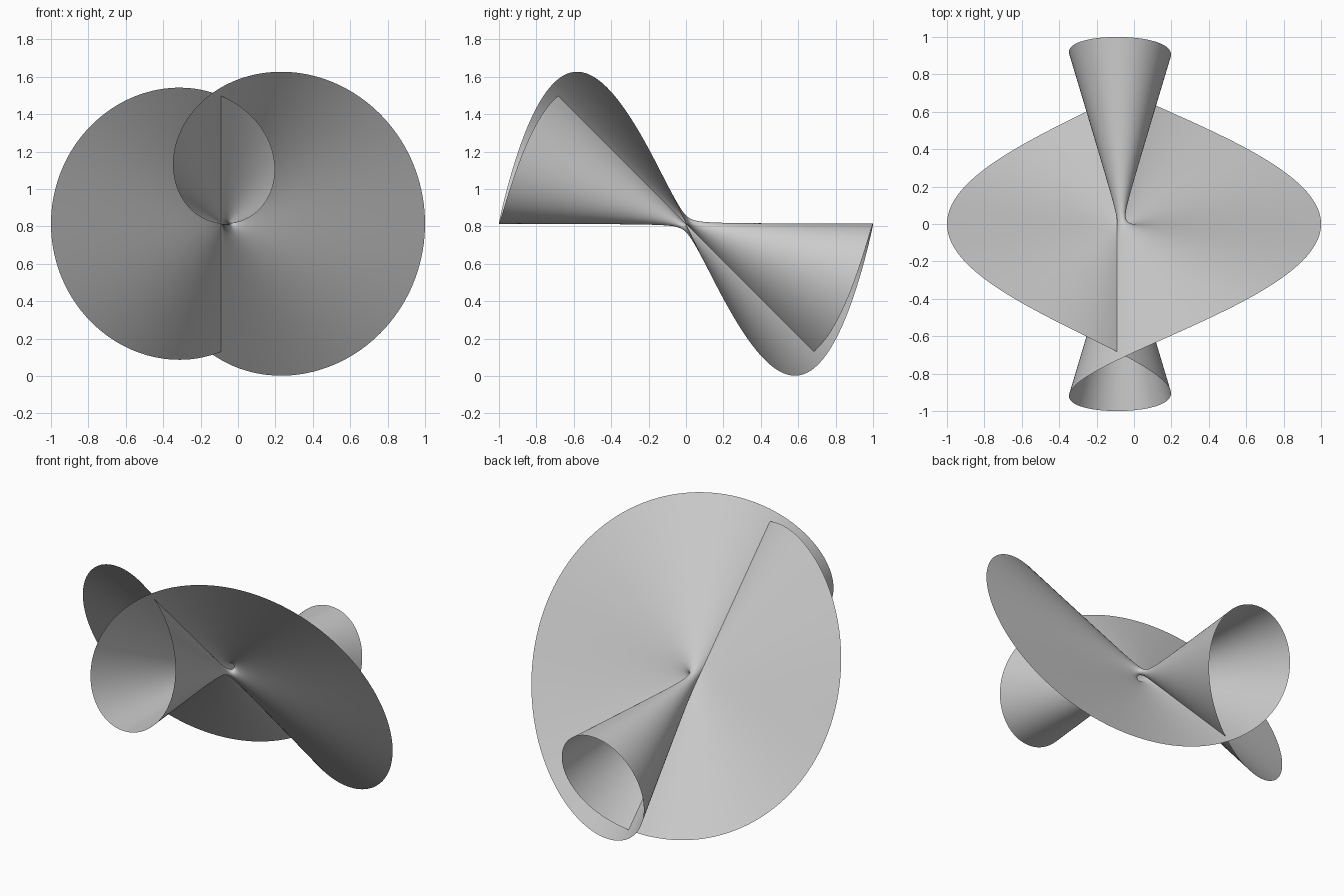
import bpy, bmesh
from math import sin, cos, pi

if "Cube" in bpy.data.objects:
    bpy.data.objects.remove(bpy.data.objects["Cube"])

# Very wide one-sided twisted strip: straight rulings making a half turn
# while their midpoints travel round a tiny circle
R = 0.045          # radius of the centre circle
N = 180            # steps round the circle
M = 48             # steps across the strip (even)
ZC = 0.814         # height of the centre


def across(j):
    """Position across the strip, -1..1, denser near the middle."""
    k = 2 * j / M - 1
    return k * (0.15 + 0.85 * abs(k))


def point(i, j):
    t = pi * i / N                 # twist angle, half the travel angle
    s = across(j)
    r = R + s * cos(t)
    return (r * cos(2 * t) - R, -s * sin(t), r * sin(2 * t) + ZC)


bm = bmesh.new()
rows = [[bm.verts.new(point(i, j)) for j in range(M + 1)] for i in range(N)]
rows.append(rows[0][::-1])         # close the strip with its half twist
for a, b in zip(rows, rows[1:]):
    for j in range(M):
        f = bm.faces.new((a[j], b[j], b[j + 1], a[j + 1]))
        f.smooth = True

mesh = bpy.data.meshes.new("twisted_strip")
bm.to_mesh(mesh)
bm.free()
strip = bpy.data.objects.new("twisted_strip", mesh)
bpy.context.collection.objects.link(strip)

# Smooth shading
bpy.context.view_layer.objects.active = strip
strip.select_set(True)
bpy.ops.object.shade_smooth_by_angle(angle=pi / 4)
